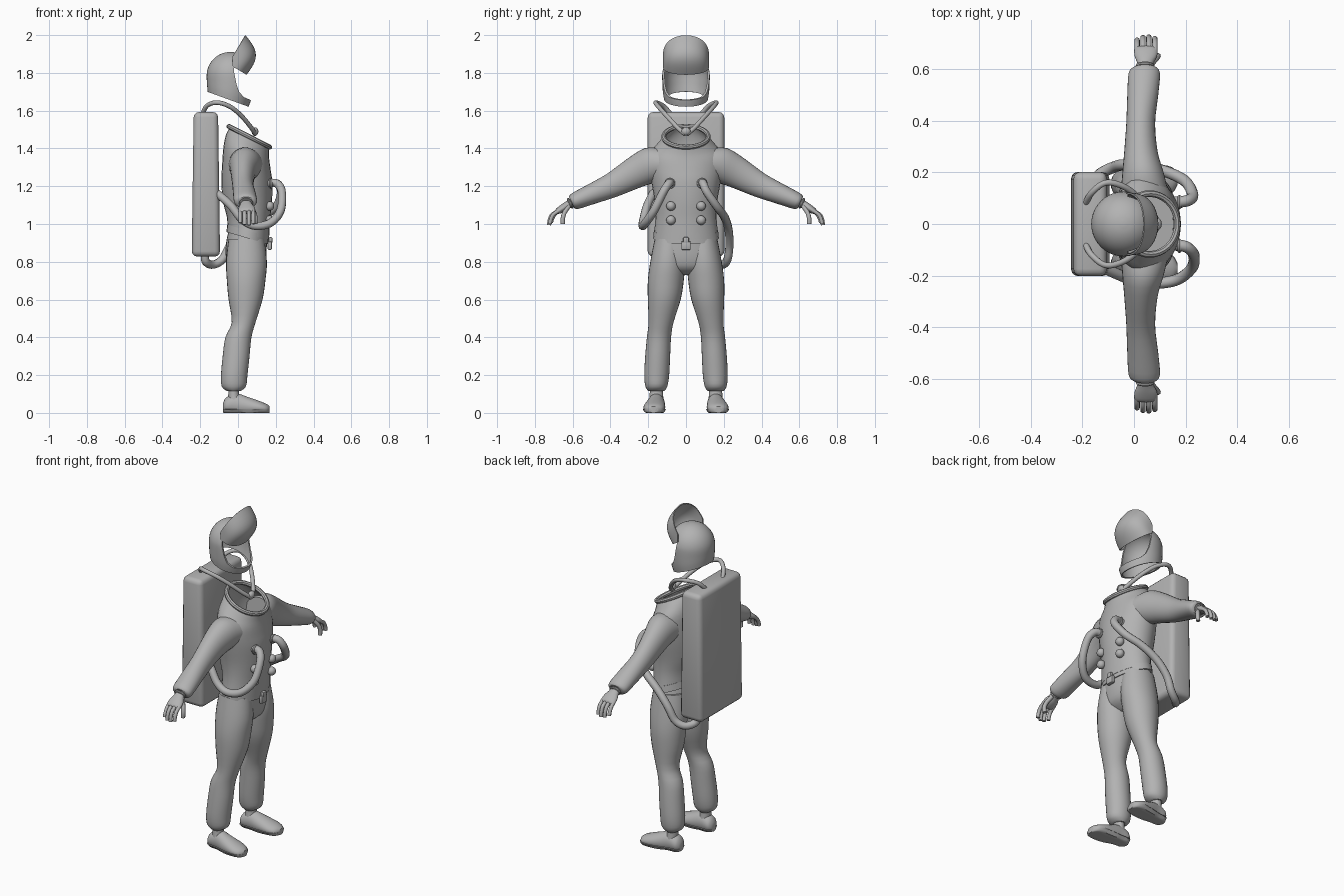
import bpy, bmesh
from math import sin, cos, pi, radians
from mathutils import Vector

if "Cube" in bpy.data.objects:
    bpy.data.objects.remove(bpy.data.objects["Cube"])

grey = bpy.data.materials.new("suit_grey")
grey.use_nodes = True
GREY = (0.45, 0.45, 0.45, 1)
grey.diffuse_color = GREY
grey.node_tree.nodes["Principled BSDF"].inputs["Base Color"].default_value = GREY


def add(name, bm, angle=40):
    bmesh.ops.recalc_face_normals(bm, faces=bm.faces)
    mesh = bpy.data.meshes.new(name)
    bm.to_mesh(mesh)
    bm.free()
    return finish(bpy.data.objects.new(name, mesh), angle)


def finish(ob, angle=40):
    bpy.context.collection.objects.link(ob)
    ob.data.materials.append(grey)
    bpy.ops.object.select_all(action='DESELECT')
    ob.select_set(True)
    bpy.context.view_layer.objects.active = ob
    if ob.type == 'MESH':
        bpy.ops.object.shade_smooth_by_angle(angle=radians(angle))
    return ob


def bake(ob):
    """Replace an object by its evaluated mesh."""
    name = ob.name
    dg = bpy.context.evaluated_depsgraph_get()
    mesh = bpy.data.meshes.new_from_object(ob.evaluated_get(dg))
    bpy.data.objects.remove(ob)
    mesh.materials.clear()
    return finish(bpy.data.objects.new(name, mesh))


def smooth_rows(rows, steps):
    """Catmull-Rom interpolation of parameter rows."""
    out = []
    for i in range(len(rows) - 1):
        a, b, c, d = (rows[max(0, min(len(rows) - 1, i + k))] for k in (-1, 0, 1, 2))
        for s in range(steps):
            t = s / steps
            out.append([q + 0.5 * t * (r - p + t * (2 * p - 5 * q + 4 * r - w + t * (3 * (q - r) + w - p)))
                        for p, q, r, w in zip(a, b, c, d)])
    return out + [list(rows[-1])]


# Ring frames: each returns the two axes of a cross-section
def upright(t):
    return Vector((cos(t), 0, -sin(t))), Vector((0, 1, 0))


def sideways(t):
    return Vector((1, 0, 0)), Vector((0, sin(t), cos(t)))


def forward(t):
    return Vector((0, 1, 0)), Vector((0, 0, 1))


def loft(name, rows, frame=upright, side=1, caps=(True, True), steps=3, n=28, zlim=(0, 9)):
    """Rows are x, y, z, first radius, second radius, tilt in degrees."""
    bm = bmesh.new()
    rings = []
    for x, y, z, a, b, tilt in smooth_rows(rows, steps):
        u, v = frame(radians(tilt))
        ring = []
        for k in range(n):
            w = 2 * pi * k / n
            p = Vector((x, y, z)) + u * a * cos(w) + v * b * sin(w)
            p.z = max(zlim[0], min(zlim[1], p.z))
            p.y *= side
            ring.append(bm.verts.new(p))
        rings.append(ring)
    for r, s in zip(rings, rings[1:]):
        for k in range(n):
            bm.faces.new((r[k], r[(k + 1) % n], s[(k + 1) % n], s[k]))
    for ring, cap in zip((rings[0], rings[-1]), caps):
        if cap:
            bm.faces.new(ring)
    return add(name, bm)


def tube(name, pts, radius, side=1, flat=1):
    """Round hose through the points."""
    cu = bpy.data.curves.new(name, 'CURVE')
    cu.dimensions = '3D'
    cu.bevel_depth = radius
    cu.bevel_resolution = 3
    cu.use_fill_caps = True
    path = smooth_rows(pts, 6)
    sp = cu.splines.new('POLY')
    sp.points.add(len(path) - 1)
    for p, (x, y, z) in zip(sp.points, path):
        p.co = (x, y * side, z, 1)
    return bake(finish(bpy.data.objects.new(name, cu)))


def box(name, loc, size, bevel, segments=2, taper=1):
    bm = bmesh.new()
    bmesh.ops.create_cube(bm, size=1)
    for v in bm.verts:
        k = taper if v.co.z > 0 else 1
        v.co = Vector(loc) + Vector((v.co.x * size[0] * k, v.co.y * size[1], v.co.z * size[2]))
    bmesh.ops.bevel(bm, geom=bm.edges[:], offset=bevel, segments=segments, profile=0.5, affect='EDGES')
    return add(name, bm)


def ball(name, loc, size):
    bm = bmesh.new()
    bmesh.ops.create_uvsphere(bm, u_segments=16, v_segments=10, radius=1)
    for v in bm.verts:
        v.co = Vector(loc) + Vector([c * s for c, s in zip(v.co, size)])
    return add(name, bm)


def ring(name, center, rx, ry, tilt, minor, frame=upright, side=1):
    """Rounded band around a tilted ellipse."""
    u, v = frame(radians(tilt))
    w = u.cross(v)
    bm = bmesh.new()
    m, n = 36, 8
    grid = []
    for i in range(m):
        a = 2 * pi * i / m
        row = []
        for j in range(n):
            b = 2 * pi * j / n
            r = minor * cos(b)
            p = Vector(center) + u * (rx + r) * cos(a) + v * (ry + r) * sin(a) + w * minor * sin(b)
            p.y *= side
            row.append(bm.verts.new(p))
        grid.append(row)
    for i in range(m):
        for j in range(n):
            i2, j2 = (i + 1) % m, (j + 1) % n
            bm.faces.new((grid[i][j], grid[i2][j], grid[i2][j2], grid[i][j2]))
    return add(name, bm)


# Jacket, collar, belt and pelvis
loft("jacket", [(.06, 0, 1.455, .118, .118, 27), (.05, 0, 1.42, .125, .15, 25), (.045, 0, 1.37, .128, .19, 18),
                (.045, 0, 1.3, .13, .195, 8), (.047, 0, 1.22, .135, .183, 0), (.05, 0, 1.12, .13, .166, 0),
                (.055, 0, 1.03, .115, .162, 5), (.055, 0, .945, .113, .17, 15)], caps=(False, True))
ring("collar", (.06, 0, 1.462), .121, .118, 27, .013)
loft("belt", [(.053, 0, .965, .114, .17, 16), (.05, 0, .925, .116, .174, 16)], steps=1)
box("buckle", (.168, 0, .885), (.022, .05, .045), .006)
box("buckle_tongue", (.172, 0, .915), (.02, .03, .03), .005)
loft("pelvis", [(.055, 0, .97, .1, .155, 10), (.045, 0, .9, .108, .17, 0), (.042, 0, .82, .106, .182, 0),
                (.042, 0, .765, .088, .16, 0), (.04, 0, .73, .04, .08, 0)])

# Backpack
box("backpack", (-.17, 0, 1.21), (.15, .405, .765), .028, 3, .86)

for side, tag in ((1, "left"), (-1, "right")):
    # Leg and shoe
    loft("leg_" + tag, [(.045, .088, .92, .095, .078, 0), (.045, .097, .8, .108, .092, 0), (.043, .107, .7, .102, .095, 0),
                        (.04, .115, .6, .09, .087, 0), (.03, .132, .48, .063, .066, 0), (.002, .143, .4, .069, .064, 0),
                        (-.01, .15, .3, .071, .066, 0), (-.02, .155, .2, .07, .066, 0), (-.022, .157, .14, .064, .058, 0),
                        (-.023, .157, .115, .035, .042, 0)], side=side)
    loft("ankle_" + tag, [(-.022, .157, .13, .028, .034, 0), (-.022, .157, .09, .03, .036, 0),
                          (-.015, .157, .05, .04, .042, 0)], side=side)
    shoe = [(-.08, .155, .03, .018, .02, 0), (-.062, .155, .04, .042, .042, 0), (-.01, .157, .045, .045, .058, 0),
            (.05, .163, .035, .053, .05, 0), (.11, .168, .028, .057, .036, 0), (.15, .17, .022, .045, .026, 0),
            (.168, .172, .02, .018, .015, 0)]
    loft("shoe_" + tag, shoe, forward, side)
    sole = [(x, y, z, a + .004, b + .006, t) for x, y, z, a, b, t in shoe]
    loft("sole_" + tag, sole, forward, side, zlim=(0, .02))

    # Arm, wrist and hand
    loft("arm_" + tag, [(.04, .14, 1.315, .09, .088, 5), (.035, .2, 1.308, .08, .095, 12), (.027, .28, 1.268, .065, .083, 22),
                        (.026, .39, 1.206, .056, .066, 26), (.034, .5, 1.158, .06, .054, 25), (.04, .585, 1.122, .061, .045, 25),
                        (.042, .605, 1.113, .045, .034, 25)], sideways, side)
    ring("wrist_ring_" + tag, (.043, .613, 1.11), .03, .024, 28, .007, sideways, side)
    loft("palm_" + tag, [(.043, .595, 1.118, .029, .024, 28), (.044, .625, 1.102, .031, .021, 30),
                         (.046, .65, 1.085, .043, .021, 30), (.046, .678, 1.068, .045, .016, 32),
                         (.046, .688, 1.062, .036, .008, 32)], sideways, side)
    for i in range(4):
        x, reach = .012 + .023 * i, (-.006, .004, .006, 0)[i]
        tube("finger_%d_%s" % (i + 1, tag), [(x, .665, 1.075), (x, .7 + reach, 1.052), (x, .715 + reach, 1.025),
                                             (x, .72 + reach, 1.0 - reach)], .0105, side)
    tube("thumb_" + tag, [(.065, .62, 1.095), (.085, .643, 1.06), (.092, .652, 1.03), (.09, .652, 1.0)], .012, side)

    # Shoulder hose and chest buttons
    tube("shoulder_hose_" + tag, [(-.19, .075, 1.575), (-.165, .12, 1.625), (-.11, .16, 1.643), (-.04, .145, 1.62),
                                  (.02, .1, 1.57), (.07, .045, 1.51), (.092, .005, 1.475)], .012, side)
    for z in (1.02, 1.095):
        ball("button_%s" % tag, (.168, side * .08, z), (.024, .025, .025))
    ring("hose_socket_" + tag, (.176, side * .085, 1.215), .02, .02, 90, .008)

ball("hose_joint", (.09, 0, 1.49), (.018, .025, .022))

# Chest hoses to the backpack
tube("chest_hose_right", [(.16, -.08, 1.215), (.205, -.09, 1.215), (.232, -.12, 1.17), (.225, -.17, 1.07), (.17, -.215, 1.005),
                          (.09, -.23, .99), (.02, -.225, 1.025), (-.04, -.205, 1.1), (-.12, -.17, 1.17)], .022)
tube("chest_hose_left", [(.16, .085, 1.215), (.205, .09, 1.215), (.228, .11, 1.17), (.2, .165, 1.09), (.12, .205, 1.035),
                         (.03, .225, .97), (-.04, .23, .89), (-.08, .22, .815), (-.13, .195, .785),
                         (-.17, .15, .8), (-.175, .14, .85)], .022)

# Helmet shell with face opening
R = .126
dome = [(-.04, 0, 1.785 + R * cos(radians(a)), R * sin(radians(a)), R * sin(radians(a)), 0) for a in range(4, 91, 12)]
helmet = loft("helmet", dome + [(-.041, 0, 1.74, .125, .125, 7), (-.046, 0, 1.695, .121, .122, 15),
                                (-.052, 0, 1.66, .115, .116, 20)], caps=(True, False), n=40)
bm = bmesh.new()
outline = [(-.025, 1.85), (-.02, 1.8), (-.008, 1.74), (.006, 1.7), (.03, 1.672), (.07, 1.655), (.25, 1.655), (.25, 1.85)]
front = bm.faces.new([bm.verts.new((x, -.3, z)) for x, z in outline])
moved = bmesh.ops.extrude_face_region(bm, geom=[front])["geom"]
bmesh.ops.translate(bm, verts=[g for g in moved if isinstance(g, bmesh.types.BMVert)], vec=(0, .6, 0))
cutter = add("face_cutter", bm)
cutter.hide_render = True
shell = helmet.modifiers.new("shell", 'SOLIDIFY')
shell.thickness = .01
shell.offset = -1
cut = helmet.modifiers.new("opening", 'BOOLEAN')
cut.operation = 'DIFFERENCE'
cut.solver = 'EXACT'
cut.object = cutter
bake(helmet)
bpy.data.objects.remove(cutter)

# Raised visor
bm = bmesh.new()
M, N = 28, 12
grid = []
for i in range(M + 1):
    a = pi * (i / M - .5)
    c = max(cos(a), 0) ** .75
    grid.append([])
    for j in range(N + 1):
        t = j / N
        x = -.03 + c * (.075 * (1 - t) + .07 * t) + .052 * c * sin(pi * t)
        z = (1.835 - .045 * c) * (1 - t) + (1.885 + .114 * c) * t
        grid[-1].append(bm.verts.new((x, .122 * sin(a), z)))
for i in range(M):
    for j in range(N):
        bm.faces.new((grid[i][j], grid[i + 1][j], grid[i + 1][j + 1], grid[i][j + 1]))
visor = add("visor", bm)
visor.modifiers.new("thickness", 'SOLIDIFY').thickness = .006
bake(visor)
